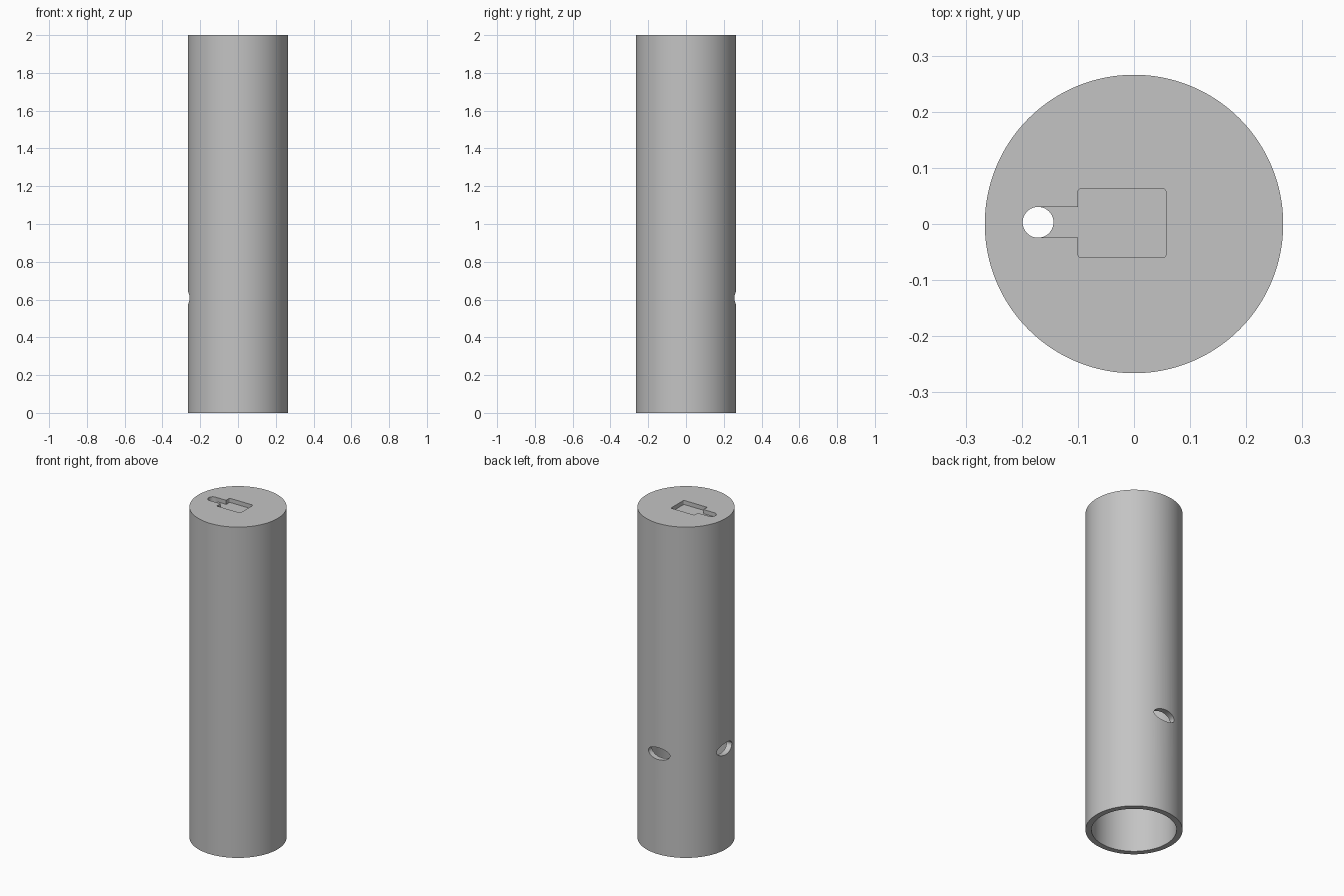
import bpy
from math import pi, sin, cos, radians
from mathutils import Matrix

default = bpy.data.objects.get("Cube")
if default:
    bpy.data.objects.remove(default, do_unlink=True)

HEIGHT, OUTER, INNER, CAP = 2.0, 0.266, 0.233, 0.05
RECESS = 0.025

grey = bpy.data.materials.new("plain grey")
grey.use_nodes = True
colour = (0.55, 0.55, 0.55, 1)
grey.diffuse_color = colour
grey.node_tree.nodes["Principled BSDF"].inputs["Base Color"].default_value = colour


def ring(rx, ry, sides, cx=0, cy=0):
    """Points of an ellipse."""
    return [(cx + rx * cos(2 * pi * i / sides), cy + ry * sin(2 * pi * i / sides))
            for i in range(sides)]


def rounded_box(x0, x1, y0, y1, r, steps=4):
    """Points of a rectangle with rounded corners."""
    points = []
    corners = [(x1 - r, y1 - r), (x0 + r, y1 - r), (x0 + r, y0 + r), (x1 - r, y0 + r)]
    for k, (cx, cy) in enumerate(corners):
        for i in range(steps + 1):
            a = pi / 2 * (k + i / steps)
            points.append((cx + r * cos(a), cy + r * sin(a)))
    return points


def prism(name, outline, z0, z1, matrix=Matrix()):
    """Extrude a closed outline between two heights."""
    n = len(outline)
    verts = [(x, y, z) for z in (z0, z1) for x, y in outline]
    faces = [tuple(reversed(range(n))), tuple(range(n, 2 * n))]
    faces += [(i, (i + 1) % n, n + (i + 1) % n, n + i) for i in range(n)]
    mesh = bpy.data.meshes.new(name)
    mesh.from_pydata(verts, [], faces)
    mesh.transform(matrix)
    mesh.materials.append(grey)
    obj = bpy.data.objects.new(name, mesh)
    bpy.context.collection.objects.link(obj)
    return obj


tube = prism("tube_body", ring(OUTER, OUTER, 128), 0, HEIGHT)

# Hollow inside, open at the bottom
cutters = [prism("bore_cutter", ring(INNER, INNER, 128), -0.1, HEIGHT - CAP)]

# Shallow pocket and channel in the cap, ending in a through hole
floor, above = HEIGHT - RECESS, HEIGHT + 0.1
cutters.append(prism("pocket_cutter", rounded_box(-0.1, 0.057, -0.06, 0.063, 0.006), floor, above))
channel = [(-0.17, -0.024), (-0.09, -0.024), (-0.09, 0.03), (-0.17, 0.03)]
cutters.append(prism("channel_cutter", channel, floor, above))
cutters.append(prism("cap_hole_cutter", ring(0.0275, 0.0275, 40, -0.171, 0.003),
                     HEIGHT - 0.2, above))

# Oval holes through the back wall and one side wall
for name, turn in (("back_hole_cutter", 90), ("side_hole_cutter", 180)):
    place = (Matrix.Translation((0, 0, 0.608)) @ Matrix.Rotation(radians(turn), 4, "Z")
             @ Matrix.Rotation(pi / 2, 4, "Y"))
    cutters.append(prism(name, ring(0.036, 0.072, 40), 0.1, 0.4, place))

# Cut everything out of the tube
bpy.ops.object.select_all(action="DESELECT")
tube.select_set(True)
bpy.context.view_layer.objects.active = tube
for cutter in cutters:
    cutter.hide_render = True
    mod = tube.modifiers.new(cutter.name, "BOOLEAN")
    mod.operation = "DIFFERENCE"
    mod.solver = "EXACT"
    mod.object = cutter
    bpy.ops.object.modifier_apply(modifier=mod.name)
for cutter in cutters:
    bpy.data.objects.remove(cutter, do_unlink=True)

bpy.ops.object.shade_smooth_by_angle(angle=radians(30))
